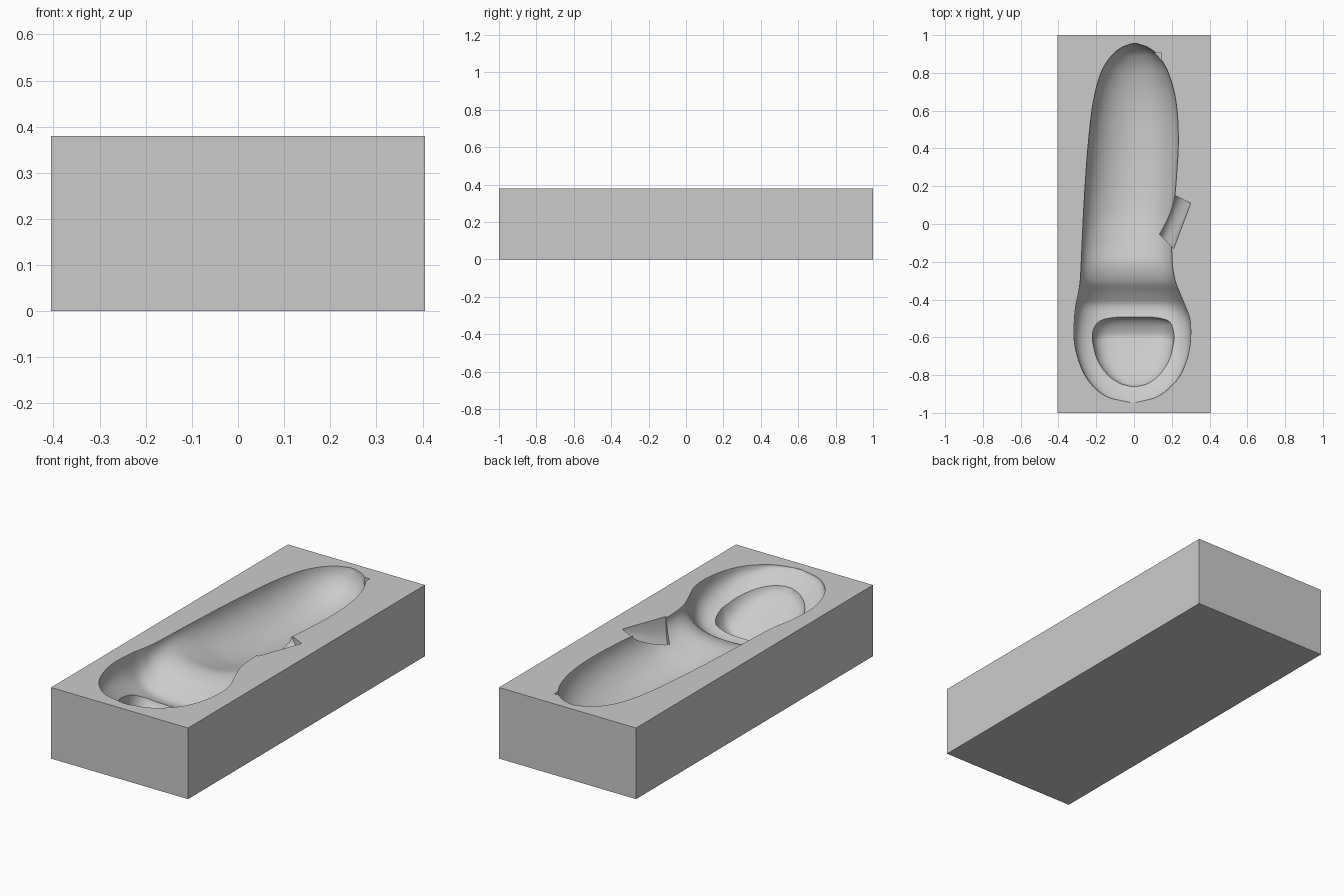
import bpy, bmesh
from math import sin, cos, pi
from mathutils import Vector

cube = bpy.data.objects.get("Cube")
if cube:
    bpy.data.objects.remove(cube, do_unlink=True)

TOP = 0.38

grey = bpy.data.materials.new("mould grey")
grey.use_nodes = True
tone = (0.6, 0.6, 0.6, 1)
grey.diffuse_color = tone
grey.node_tree.nodes["Principled BSDF"].inputs["Base Color"].default_value = tone


def make_object(name, bm):
    bmesh.ops.recalc_face_normals(bm, faces=bm.faces)
    mesh = bpy.data.meshes.new(name)
    bm.to_mesh(mesh)
    bm.free()
    obj = bpy.data.objects.new(name, mesh)
    bpy.context.collection.objects.link(obj)
    mesh.materials.append(grey)
    return obj


def make_box(name, centre, size):
    bm = bmesh.new()
    bmesh.ops.create_cube(bm, size=1)
    for v in bm.verts:
        v.co = Vector([c + p * s for c, p, s in zip(centre, v.co, size)])
    return make_object(name, bm)


def resample(stations, steps):
    """Smooth curve through the stations (first value is y)."""
    rows = [Vector(s) for s in stations]
    last = len(rows) - 1

    def slope(i):
        a, b = rows[max(i - 1, 0)], rows[min(i + 1, last)]
        return (b - a) / (b[0] - a[0])

    out = []
    for i in range(last):
        a, b = rows[i], rows[i + 1]
        h = b[0] - a[0]
        for k in range(steps):
            t = k / steps
            out.append(a * (2 * t**3 - 3 * t**2 + 1) + b * (3 * t**2 - 2 * t**3)
                       + slope(i) * h * (t**3 - 2 * t**2 + t)
                       + slope(i + 1) * h * (t**3 - t**2))
    return out + [rows[-1]]


def trough(name, stations, steps=5, arc=40):
    """Cutter lofted along y; station = y, left x, right x, depth, squareness."""
    bm = bmesh.new()
    rings = []
    for y, x0, x1, depth, power in resample(stations, steps):
        mid, half = (x0 + x1) / 2, max((x1 - x0) / 2, 0.003)
        depth = max(depth, 0.002)
        pts = [(mid + half, TOP + 0.06)]
        for k in range(arc + 1):
            c, s = cos(pi * k / arc), max(sin(pi * k / arc), 0)
            px = abs(c) ** (2 / power) * (1 if c > 0 else -1)
            pts.append((mid + half * px, TOP - depth * s ** (2 / power)))
        pts.append((mid - half, TOP + 0.06))
        rings.append([bm.verts.new((x, y, z)) for x, z in pts])
    n = len(rings[0])
    for a, b in zip(rings, rings[1:]):
        for k in range(n):
            j = (k + 1) % n
            bm.faces.new((a[k], a[j], b[j], b[k]))
    bm.faces.new(rings[0])
    bm.faces.new(rings[-1])
    return make_object(name, bm)


# Long hollow: wide dished head at the front, low hump, then the body
main_hollow = trough("main_hollow_cutter", [
    (-.945, -.02, .01, .00, 2.5), (-.92, -.13, .11, .022, 2.5),
    (-.87, -.205, .185, .06, 2.6), (-.80, -.26, .245, .092, 2.8),
    (-.70, -.30, .285, .13, 3), (-.60, -.318, .30, .165, 3),
    (-.50, -.315, .295, .20, 3), (-.43, -.308, .27, .212, 3),
    (-.37, -.295, .245, .18, 2.8), (-.30, -.285, .218, .13, 2.4),
    (-.21, -.28, .203, .11, 2.2), (-.10, -.275, .20, .135, 2),
    (.05, -.268, .208, .17, 2), (.25, -.256, .225, .19, 2),
    (.45, -.24, .235, .195, 2), (.65, -.215, .222, .185, 2),
    (.80, -.175, .182, .155, 2), (.89, -.12, .13, .11, 2),
    (.935, -.065, .075, .06, 2), (.955, -.01, .02, .01, 2)])

# Rounded recess sunk into the floor of the head
head_recess = trough("head_recess_cutter", [
    (-.86, -.03, .03, .07, 4), (-.845, -.08, .08, .095, 4),
    (-.80, -.145, .14, .135, 4), (-.72, -.20, .192, .185, 4),
    (-.64, -.222, .213, .235, 4), (-.60, -.226, .217, .265, 4),
    (-.55, -.222, .214, .255, 4), (-.51, -.20, .20, .23, 4),
    (-.49, -.16, .16, .20, 4)])

# Side notch: half-round scoop running down from the rim into the hollow
bm = bmesh.new()
ends = [(Vector((.26, .13)), Vector((.04, -.02)), .04),
        (Vector((.165, -.085)), Vector((.045, -.045)), .14)]
for centre, half, depth in ends:
    for k in range(17):
        p = centre + half * cos(pi * k / 16)
        bm.verts.new((p.x, p.y, TOP - depth * sin(pi * k / 16)))
    for side in (-1, 1):
        p = centre + half * side
        bm.verts.new((p.x, p.y, TOP + 0.05))
hull = bmesh.ops.convex_hull(bm, input=bm.verts)
spare = {g for g in hull["geom_interior"] + hull["geom_unused"]
         if isinstance(g, bmesh.types.BMVert)}
bmesh.ops.delete(bm, geom=list(spare), context="VERTS")
side_notch = make_object("side_notch_cutter", bm)

# Small nick in the rim at the back end
rim_nick = make_box("rim_nick_cutter", (.125, .885, TOP), (.04, .04, .06))

# Block with the hollows cut out
block = make_box("mould_block", (0, 0, TOP / 2), (.81, 2, TOP))
bpy.context.view_layer.objects.active = block
for cutter in (main_hollow, head_recess, side_notch, rim_nick):
    mod = block.modifiers.new("cut", "BOOLEAN")
    mod.operation = "DIFFERENCE"
    mod.solver = "EXACT"
    mod.object = cutter
    bpy.ops.object.modifier_apply(modifier=mod.name)
    bpy.data.objects.remove(cutter, do_unlink=True)

bpy.ops.object.select_all(action="DESELECT")
block.select_set(True)
bpy.ops.object.shade_smooth_by_angle(angle=0.55)
